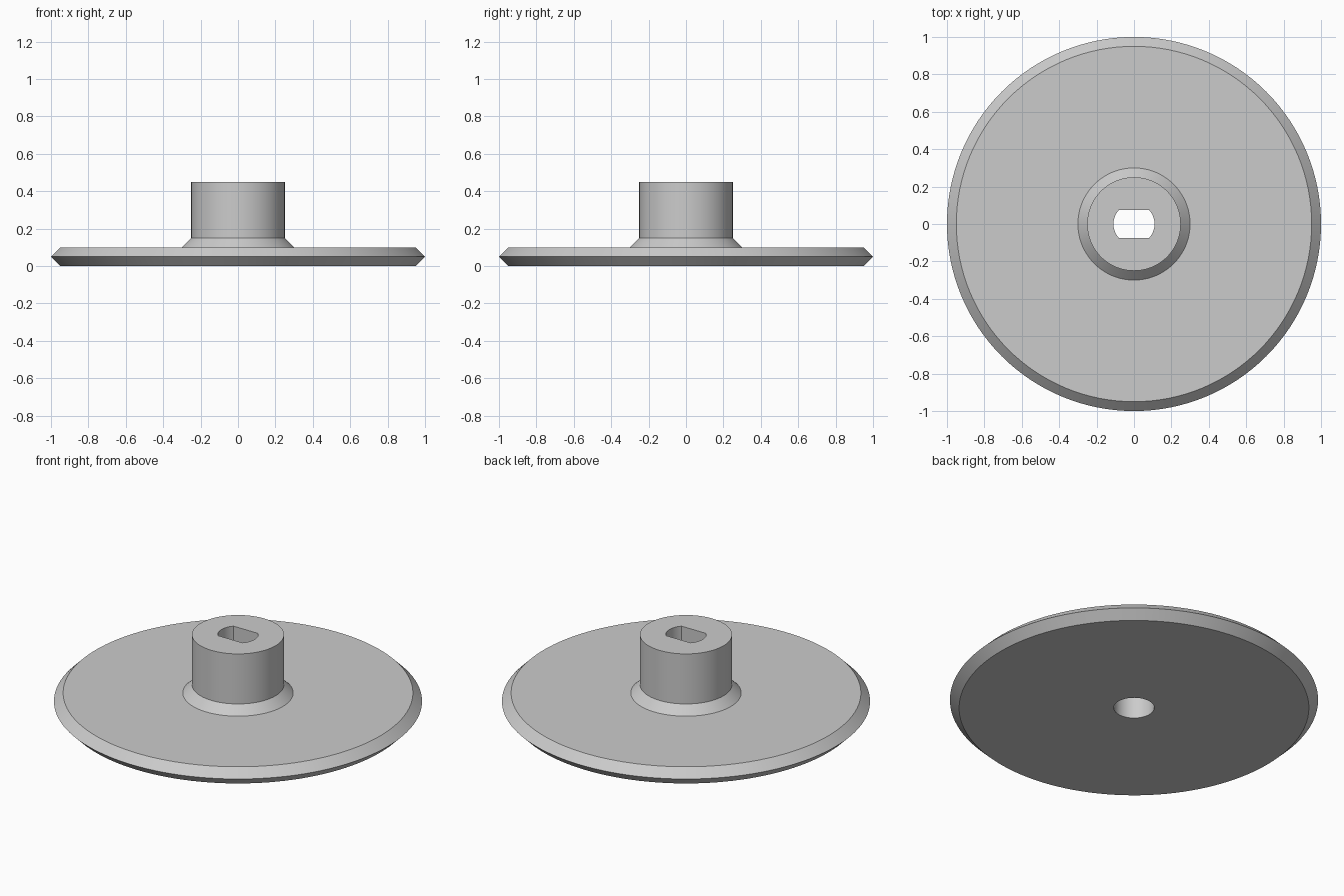
import bpy
import bmesh
import math

cube = bpy.data.objects.get("Cube")
if cube:
    bpy.data.objects.remove(cube, do_unlink=True)

SEGMENTS = 128
BORE = 0.11
# Flats fall exactly on a ring vertex so the slot corners stay crisp
FLAT = BORE * math.sin(math.tau * 15 / SEGMENTS)

grey = bpy.data.materials.new("light_grey")
grey.use_nodes = True
colour = (0.6, 0.6, 0.6, 1)
grey.diffuse_color = colour
grey.node_tree.nodes["Principled BSDF"].inputs["Base Color"].default_value = colour


def ring(bm, radius, z, limit=10):
    """Circle of vertices, flattened in y where it passes the limit."""
    verts = []
    for i in range(SEGMENTS):
        a = math.tau * i / SEGMENTS
        y = max(-limit, min(limit, radius * math.sin(a)))
        verts.append(bm.verts.new((radius * math.cos(a), y, z)))
    return verts


def lathe(name, profile):
    """Closed solid of revolution from rings listed as (radius, z, y limit)."""
    bm = bmesh.new()
    rings = [ring(bm, *p) for p in profile]
    for low, high in zip(rings, rings[1:] + rings[:1]):
        for i in range(SEGMENTS):
            j = (i + 1) % SEGMENTS
            bm.faces.new((low[i], low[j], high[j], high[i]))
    bmesh.ops.remove_doubles(bm, verts=bm.verts, dist=0.00001)
    bmesh.ops.recalc_face_normals(bm, faces=bm.faces)
    mesh = bpy.data.meshes.new(name)
    bm.to_mesh(mesh)
    bm.free()
    mesh.materials.append(grey)
    obj = bpy.data.objects.new(name, mesh)
    bpy.context.collection.objects.link(obj)
    bpy.ops.object.select_all(action="DESELECT")
    obj.select_set(True)
    bpy.context.view_layer.objects.active = obj
    bpy.ops.object.shade_smooth_by_angle(angle=math.radians(30))
    return obj


lathe("disc_with_hub", [
    # Disc with bevelled rim
    (BORE, 0), (0.95, 0), (1, 0.05), (0.95, 0.1),
    # Chamfered collar and hub
    (0.3, 0.1), (0.25, 0.15), (0.25, 0.45),
    # Flat-sided shaft slot above a round bore
    (BORE, 0.45, FLAT), (BORE, 0.15, FLAT), (BORE, 0.15),
])
